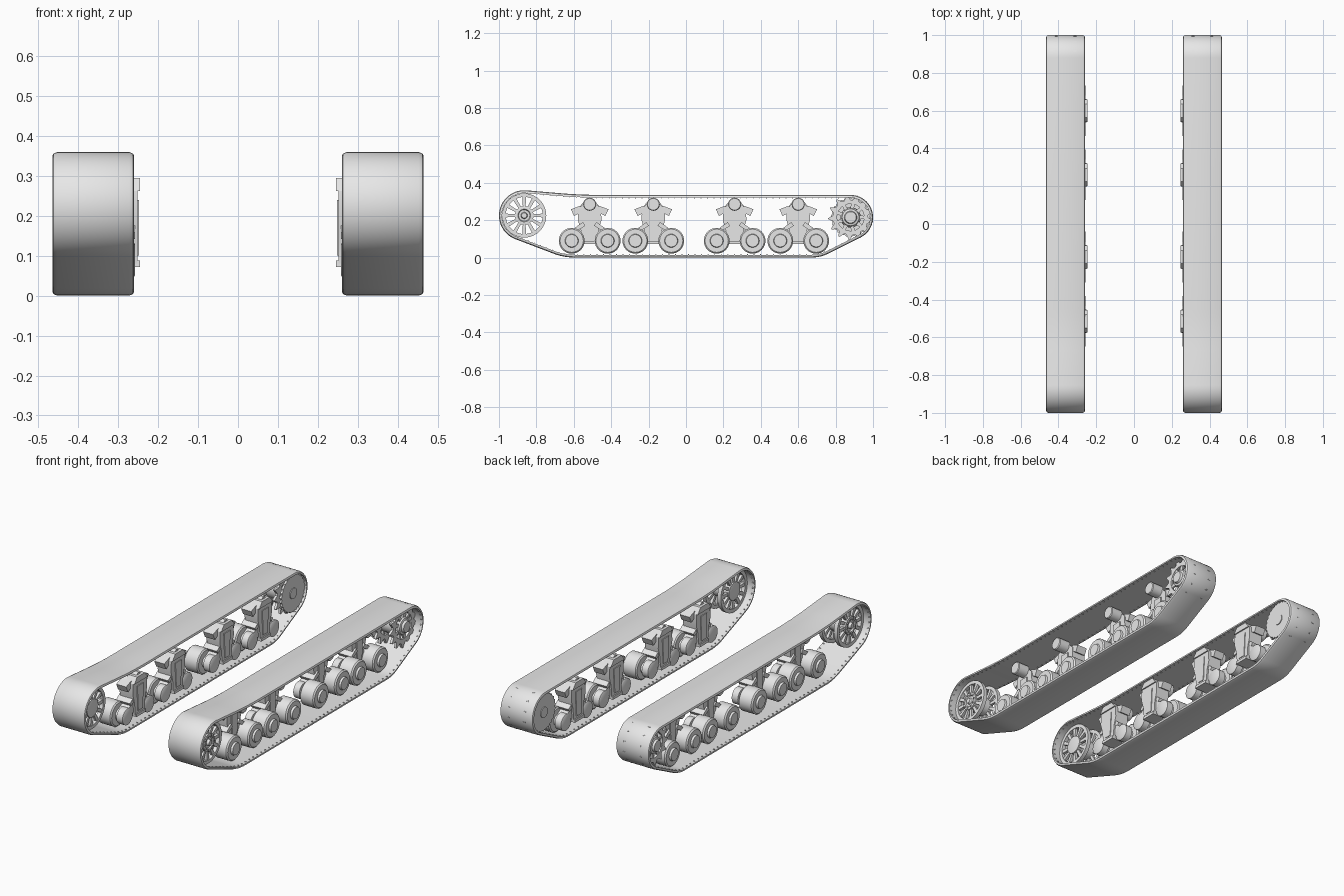
import bpy, bmesh, math
from math import cos, sin, pi, radians, hypot

if "Cube" in bpy.data.objects:
    bpy.data.objects.remove(bpy.data.objects["Cube"], do_unlink=True)

GREY = (0.8, 0.8, 0.8, 1.0)
mat = bpy.data.materials.new("light grey metal")
mat.use_nodes = True
mat.diffuse_color = GREY
mat.node_tree.nodes["Principled BSDF"].inputs["Base Color"].default_value = GREY

IDLER, SPROCKET = (-0.865, 0.225), (0.88, 0.215)
BOGIES = (-0.515, -0.175, 0.26, 0.6)
WHEEL_OFFSET, WHEEL_Z = 0.096, 0.09
MID_X, HALF_W, BAND = 0.3625, 0.1025, 0.015


def finish(name, bm):
    """Turn a bmesh into an object mirrored to both sides."""
    bmesh.ops.recalc_face_normals(bm, faces=bm.faces)
    for f in bm.faces:
        f.smooth = True
    me = bpy.data.meshes.new(name)
    bm.to_mesh(me)
    bm.free()
    me.set_sharp_from_angle(angle=radians(32))
    me.materials.append(mat)
    ob = bpy.data.objects.new(name, me)
    bpy.context.collection.objects.link(ob)
    ob.modifiers.new("both sides", "MIRROR").use_axis[0] = True


def skin(bm, rings, closed):
    """Join successive vertex rings with quads."""
    n = len(rings[0])
    pairs = list(zip(rings, rings[1:])) + ([(rings[-1], rings[0])] if closed else [])
    for a, b in pairs:
        for i in range(n):
            j = (i + 1) % n
            bm.faces.new((a[i], a[j], b[j], b[i]))
    if not closed:
        bm.faces.new(rings[0])
        bm.faces.new(rings[-1])


def lathe(bm, profile, centre, n=32, closed=False):
    """Spin (x, radius) points about a sideways axis."""
    y, z = centre
    skin(bm, [[bm.verts.new((x, y + r * cos(2 * pi * i / n), z + r * sin(2 * pi * i / n)))
               for i in range(n)] for x, r in profile], closed)


def prism(bm, outline, x0, x1, centre=(0, 0), turn=0.0):
    """Extrude a (y, z) outline sideways, turned about its centre."""
    c, s = cos(turn), sin(turn)
    skin(bm, [[bm.verts.new((x, centre[0] + y * c - z * s, centre[1] + y * s + z * c))
               for y, z in outline] for x in (x0, x1)], False)


def gear(bm, teeth, root, tip, hole, x0, x1, centre):
    """Toothed ring with a round hole."""
    radii = [root, root, tip, tip] * teeth
    loops = []
    for x, inner in ((x0, True), (x0, False), (x1, False), (x1, True)):
        loop = []
        for i, r in enumerate(radii):
            a = 2 * pi * (i + (0.35 if i % 4 == 2 else -0.35 if i % 4 == 3 else 0)) / len(radii)
            r = hole if inner else r
            loop.append(bm.verts.new((x, centre[0] + r * cos(a), centre[1] + r * sin(a))))
        loops.append(loop)
    skin(bm, loops, True)


def bar(y0, z0, y1, z1, w0, w1):
    """Tapered bar outline between two points."""
    d = hypot(y1 - y0, z1 - z0)
    ny, nz = -(z1 - z0) / d, (y1 - y0) / d
    return [(y0 + ny * w0, z0 + nz * w0), (y0 - ny * w0, z0 - nz * w0),
            (y1 - ny * w1, z1 - nz * w1), (y1 + ny * w1, z1 + nz * w1)]


# Track path: two end arcs joined by straight runs and softened corners
def arc(centre, r, a0, a1, n=24):
    return [(centre[0] + r * cos(radians(a0 + (a1 - a0) * i / n)),
             centre[1] + r * sin(radians(a0 + (a1 - a0) * i / n))) for i in range(n + 1)]


def corner(p0, p1, p2, n=6):
    return [tuple(p0[k] * (1 - t) ** 2 + 2 * p1[k] * t * (1 - t) + p2[k] * t * t for k in (0, 1))
            for t in (i / n for i in range(n + 1))]


path = (arc(IDLER, 0.135, 85, 250)
        + corner((-0.70, 0.018), (-0.65, 0), (-0.59, 0))
        + corner((0.67, 0), (0.718, 0), (0.76, 0.021))
        + arc(SPROCKET, 0.12, 297, 450)
        + corner((-0.45, 0.335), (-0.56, 0.335), (-0.67, 0.344)))


def inward(i):
    (y0, z0), (y1, z1) = path[i - 1], path[(i + 1) % len(path)]
    d = hypot(y1 - y0, z1 - z0)
    return -(z1 - z0) / d, (y1 - y0) / d


bm = bmesh.new()
section = [(-1, BAND), (-1, 0.010), (-0.97, 0.004), (-0.88, 0),
           (0.88, 0), (0.97, 0.004), (1, 0.010), (1, BAND)]
rings = []
for i, (y, z) in enumerate(path):
    ny, nz = inward(i)
    rings.append([bm.verts.new((MID_X + u * HALF_W, y + ny * d, z + nz * d)) for u, d in section])
skin(bm, rings, True)
finish("track_band", bm)

# Small pins along both inner edges of the band
bm = bmesh.new()
travelled, step = 0.0, 0.035
for i, (y0, z0) in enumerate(path):
    y1, z1 = path[(i + 1) % len(path)]
    d = hypot(y1 - y0, z1 - z0)
    ny, nz = -(z1 - z0) / d, (y1 - y0) / d
    while travelled < d:
        t = travelled / d
        depth = BAND + 0.001
        c = (y0 + (y1 - y0) * t + ny * depth, z0 + (z1 - z0) * t + nz * depth)
        for x in (MID_X - HALF_W + 0.008, MID_X + HALF_W - 0.014):
            lathe(bm, [(x, 0.003), (x + 0.006, 0.003)], c, 6)
        travelled += step
    travelled -= d
finish("track_pins", bm)

# Road wheels: rubber drum, dished face and hub cap
bm = bmesh.new()
for cy in BOGIES:
    for s in (-1, 1):
        lathe(bm, [(0.275, 0.03), (0.318, 0.03), (0.318, 0.062), (0.324, 0.069), (0.400, 0.069),
                   (0.407, 0.062), (0.407, 0.036), (0.418, 0.033), (0.418, 0.010)],
              (cy + s * WHEEL_OFFSET, WHEEL_Z))
finish("road_wheels", bm)

# Return rollers above each bogie
bm = bmesh.new()
for cy in BOGIES:
    lathe(bm, [(0.26, 0.02), (0.325, 0.02), (0.325, 0.031), (0.329, 0.035),
               (0.396, 0.035), (0.400, 0.031)], (cy, 0.285), 24)
finish("return_rollers", bm)

# Bogie brackets: tapering housing with top and bottom lips
bm = bmesh.new()
housing = [(0.042, 0.08), (0.048, 0.15), (0.063, 0.20), (0.060, 0.262), (0.035, 0.285)]
both = housing + [(-y, z) for y, z in reversed(housing)]
for cy in BOGIES:
    c = (cy, 0)
    prism(bm, both, 0.252, 0.335, c)
    prism(bm, [(-0.06, 0.262), (0.06, 0.262), (0.035, 0.295), (-0.035, 0.295)], 0.245, 0.30, c)
    prism(bm, [(-0.042, 0.072), (0.042, 0.072), (0.042, 0.088), (-0.042, 0.088)], 0.245, 0.345, c)
    prism(bm, [(-0.02, 0.10), (0.02, 0.10), (0.028, 0.24), (-0.028, 0.24)], 0.248, 0.341, c)
finish("bogie_brackets", bm)

# Suspension arms: lower levers with axle bosses, upper stops
bm = bmesh.new()
for cy in BOGIES:
    for s in (-1, 1):
        c = (cy, 0)
        prism(bm, bar(s * 0.01, 0.155, s * WHEEL_OFFSET, WHEEL_Z, 0.022, 0.03), 0.262, 0.315, c)
        lathe(bm, [(0.258, 0.038), (0.262, 0.046), (0.30, 0.046)],
              (cy + s * WHEEL_OFFSET, WHEEL_Z), 20)
        prism(bm, bar(s * 0.045, 0.262, s * 0.092, 0.240, 0.016, 0.020), 0.268, 0.33, c)
        prism(bm, bar(s * 0.03, 0.18, s * 0.075, 0.150, 0.012, 0.010), 0.258, 0.345, c)
finish("suspension_arms", bm)

# Front idler: rim, paired spoke sets, hub and bolts
bm = bmesh.new()
for x in (0.305, 0.400):
    lathe(bm, [(x, 0.099), (x, 0.118), (x + 0.022, 0.118), (x + 0.022, 0.099)],
          IDLER, 40, closed=True)
    for i in range(12):
        prism(bm, bar(0.035, 0, 0.104, 0, 0.007, 0.010), x + 0.003, x + 0.018,
              IDLER, 2 * pi * i / 12)
lathe(bm, [(0.298, 0.03), (0.302, 0.05), (0.425, 0.05), (0.427, 0.034),
           (0.420, 0.030), (0.420, 0.018), (0.434, 0.014)], IDLER)
for i in range(10):
    a = 2 * pi * i / 10
    lathe(bm, [(0.42, 0.005), (0.431, 0.005)],
          (IDLER[0] + 0.04 * cos(a), IDLER[1] + 0.04 * sin(a)), 6)
finish("front_idler", bm)

# Rear drive sprocket: toothed rings, star spokes, hub and inner cover
bm = bmesh.new()
for x in (0.305, 0.405):
    gear(bm, 13, 0.094, 0.121, 0.072, x, x + 0.014, SPROCKET)
    for i in range(9):
        prism(bm, bar(0.02, 0, 0.080, 0, 0.014, 0.007), x + 0.002, x + 0.012,
              SPROCKET, 2 * pi * i / 9)
lathe(bm, [(0.28, 0.055), (0.40, 0.055), (0.425, 0.045), (0.428, 0.034),
           (0.440, 0.030), (0.440, 0.010)], SPROCKET)
finish("drive_sprocket", bm)

bm = bmesh.new()
gear(bm, 26, 0.100, 0.106, 0.02, 0.272, 0.284, SPROCKET)
lathe(bm, [(0.268, 0.03), (0.29, 0.03)], SPROCKET, 24)
finish("sprocket_cover", bm)
